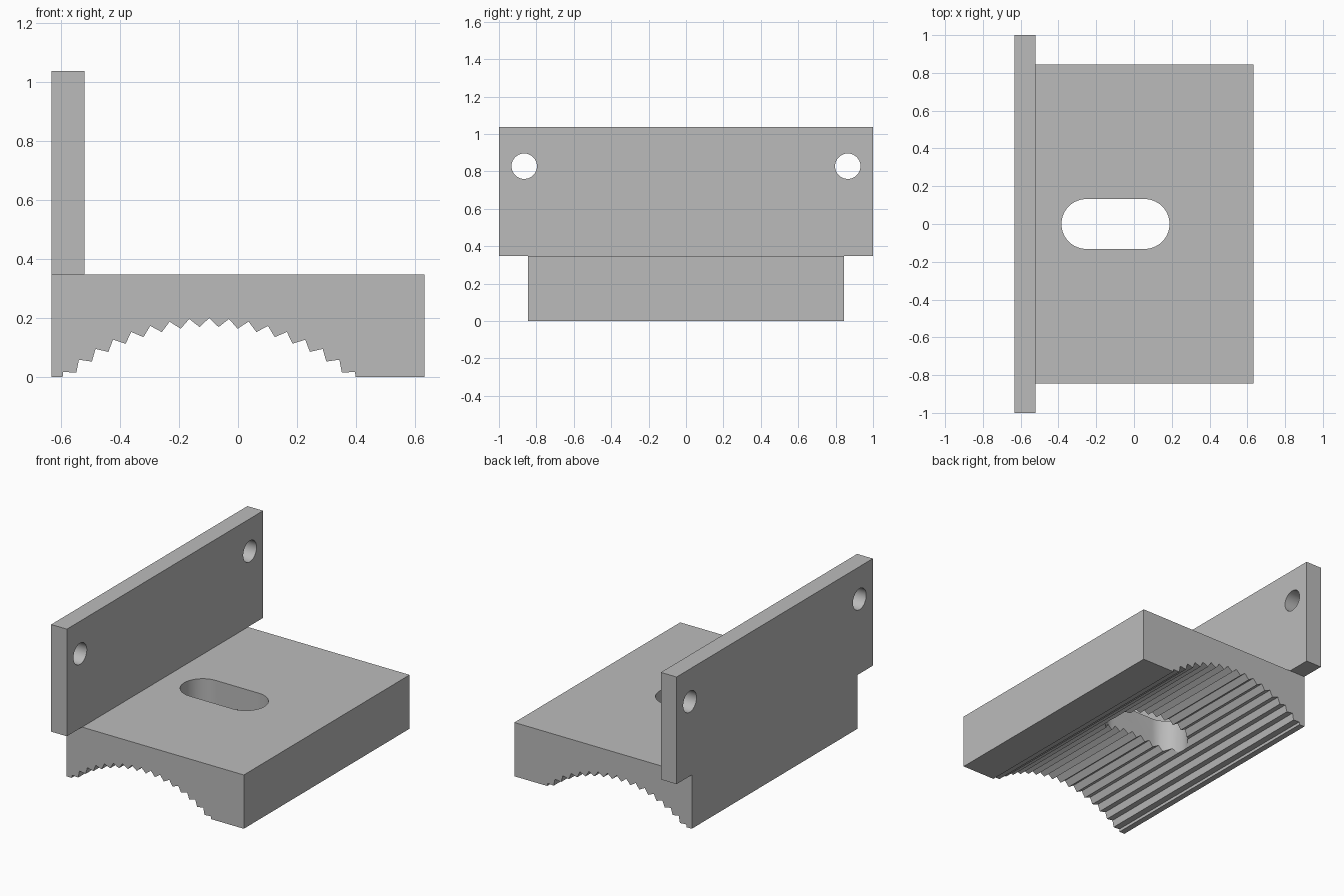
import bpy, bmesh
from math import sin, cos, pi, radians

cube = bpy.data.objects.get("Cube")
if cube:
    bpy.data.objects.remove(cube, do_unlink=True)

grey = bpy.data.materials.new("mid_grey")
grey.use_nodes = True
grey.diffuse_color = (0.5, 0.5, 0.5, 1)
grey.node_tree.nodes["Principled BSDF"].inputs["Base Color"].default_value = (0.5, 0.5, 0.5, 1)


def prism(name, points, depth):
    """Extrude a closed loop of 3D points along a depth vector."""
    bm = bmesh.new()
    face = bm.faces.new([bm.verts.new(p) for p in points])
    top = bmesh.ops.extrude_face_region(bm, geom=[face])["geom"]
    bmesh.ops.translate(bm, vec=depth, verts=[v for v in top if isinstance(v, bmesh.types.BMVert)])
    bmesh.ops.recalc_face_normals(bm, faces=bm.faces)
    mesh = bpy.data.meshes.new(name)
    bm.to_mesh(mesh)
    bm.free()
    mesh.materials.append(grey)
    obj = bpy.data.objects.new(name, mesh)
    bpy.context.collection.objects.link(obj)
    return obj


def stadium(cx, cy, r, half=0.0, n=32):
    """Circle, or rounded slot when half is the straight half-length."""
    right = [(cx + half + r * cos(a), cy + r * sin(a))
             for a in (-pi / 2 + pi * i / n for i in range(n + 1))]
    left = [(2 * cx - x, 2 * cy - y) for x, y in right]
    return right + left if half else right[:-1] + left[:-1]


def cut(obj, cutter):
    mod = obj.modifiers.new("cut", "BOOLEAN")
    mod.operation, mod.solver, mod.object = "DIFFERENCE", "EXACT", cutter
    bpy.context.view_layer.objects.active = obj
    bpy.ops.object.modifier_apply(modifier=mod.name)
    bpy.data.objects.remove(cutter, do_unlink=True)


HALF_X, BASE_Y, BASE_Z = 0.633, 0.845, 0.347
AXIS_X, AXIS_Z = -0.098, -0.561

# Base block with a toothed arch along its underside
step = 0.0885
arch = [(AXIS_X + 0.497, 0)]
for k in range(16, -17, -1):
    r = 0.731 if k % 2 else 0.761
    a = k * step / 2
    arch.append((AXIS_X + r * sin(a), AXIS_Z + r * cos(a)))
arch.append((AXIS_X - 0.497, 0))
outline = [(-HALF_X, 0), (-HALF_X, BASE_Z), (HALF_X, BASE_Z), (HALF_X, 0)] + arch
base = prism("toothed_base", [(x, -BASE_Y, z) for x, z in outline], (0, 2 * BASE_Y, 0))

# Rounded slot through the base
slot = stadium(AXIS_X, 0, 0.132, 0.154)
cut(base, prism("slot_cutter", [(x, y, -0.1) for x, y in slot], (0, 0, 0.6)))

# Upright plate with a bolt hole near each end
plate_outline = [(-1, BASE_Z), (1, BASE_Z), (1, 1.038), (-1, 1.038)]
plate = prism("upright_plate", [(-HALF_X, y, z) for y, z in plate_outline], (0.112, 0, 0))
for side in (-1, 1):
    hole = stadium(side * 0.865, 0.828, 0.068)
    cut(plate, prism("hole_cutter", [(-0.8, y, z) for y, z in hole], (0.5, 0, 0)))

# Smooth only the rounded walls
for obj in (base, plate):
    bpy.ops.object.select_all(action="DESELECT")
    obj.select_set(True)
    bpy.context.view_layer.objects.active = obj
    bpy.ops.object.shade_smooth_by_angle(angle=radians(20))
